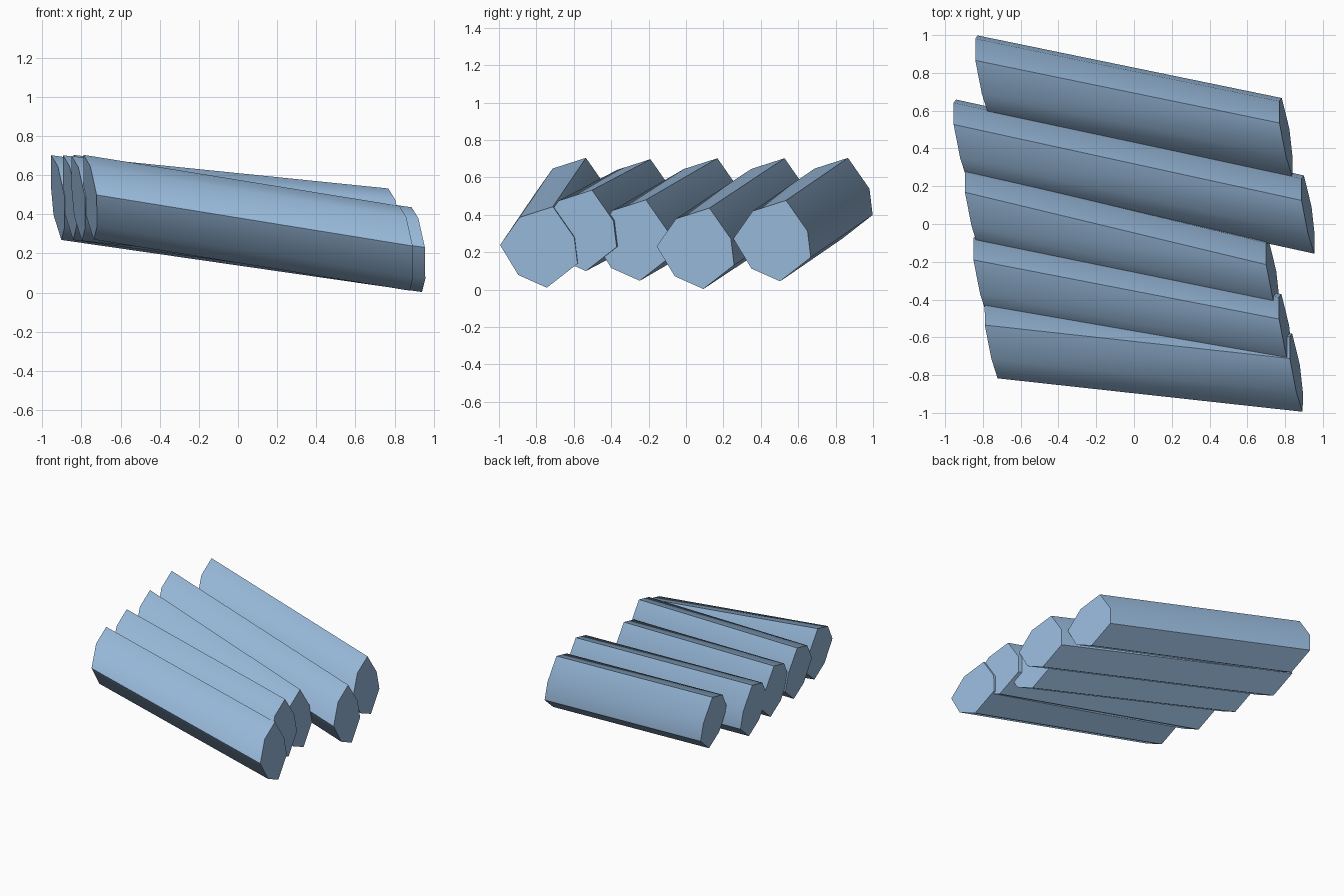
import bpy, bmesh, math
from mathutils import Vector

if "Cube" in bpy.data.objects:
    bpy.data.objects.remove(bpy.data.objects["Cube"])

# One flat colour for all timber
mat = bpy.data.materials.new("light blue")
mat.diffuse_color = (0.305, 0.474, 0.686, 1.0)
mat.use_nodes = True
mat.node_tree.nodes["Principled BSDF"].inputs["Base Color"].default_value = mat.diffuse_color

# Seven-sided log cross-section, as (y, z) offsets from its top ridge
PROFILE = [(0, 0), (0.115, -0.165), (0.132, -0.305), (-0.032, -0.433),
           (-0.185, -0.365), (-0.282, -0.205), (-0.178, -0.057)]

# Top ridge of each log: left end, right end
LOGS = [((-0.79, -0.535, 0.704), (0.825, -0.712, 0.443)),
        ((-0.85, -0.190, 0.697), (0.768, -0.503, 0.532)),
        ((-0.895, 0.168, 0.702), (0.700, -0.215, 0.480)),
        ((-0.955, 0.527, 0.702), (0.887, 0.125, 0.436)),
        ((-0.84, 0.866, 0.704), (0.770, 0.535, 0.477))]


def log(name, left, right):
    bm = bmesh.new()
    # Slightly slanted end cuts
    rings = [[bm.verts.new(Vector(end) + Vector((-0.16 * y - 0.11 * z, y, z)))
              for y, z in PROFILE] for end in (left, right)]
    n = len(PROFILE)
    for i in range(n):
        j = (i + 1) % n
        bm.faces.new((rings[0][i], rings[0][j], rings[1][j], rings[1][i])).smooth = True
    for ring in rings:
        bm.faces.new(ring)
    bmesh.ops.recalc_face_normals(bm, faces=bm.faces)
    # Keep strong edges crisp, soften the shallow ones
    for e in bm.edges:
        e.smooth = e.calc_face_angle() < math.radians(48)
    me = bpy.data.meshes.new(name)
    bm.to_mesh(me)
    bm.free()
    me.materials.append(mat)
    bpy.context.collection.objects.link(bpy.data.objects.new(name, me))


for k, (a, b) in enumerate(LOGS):
    log(f"log_{k + 1}", a, b)
